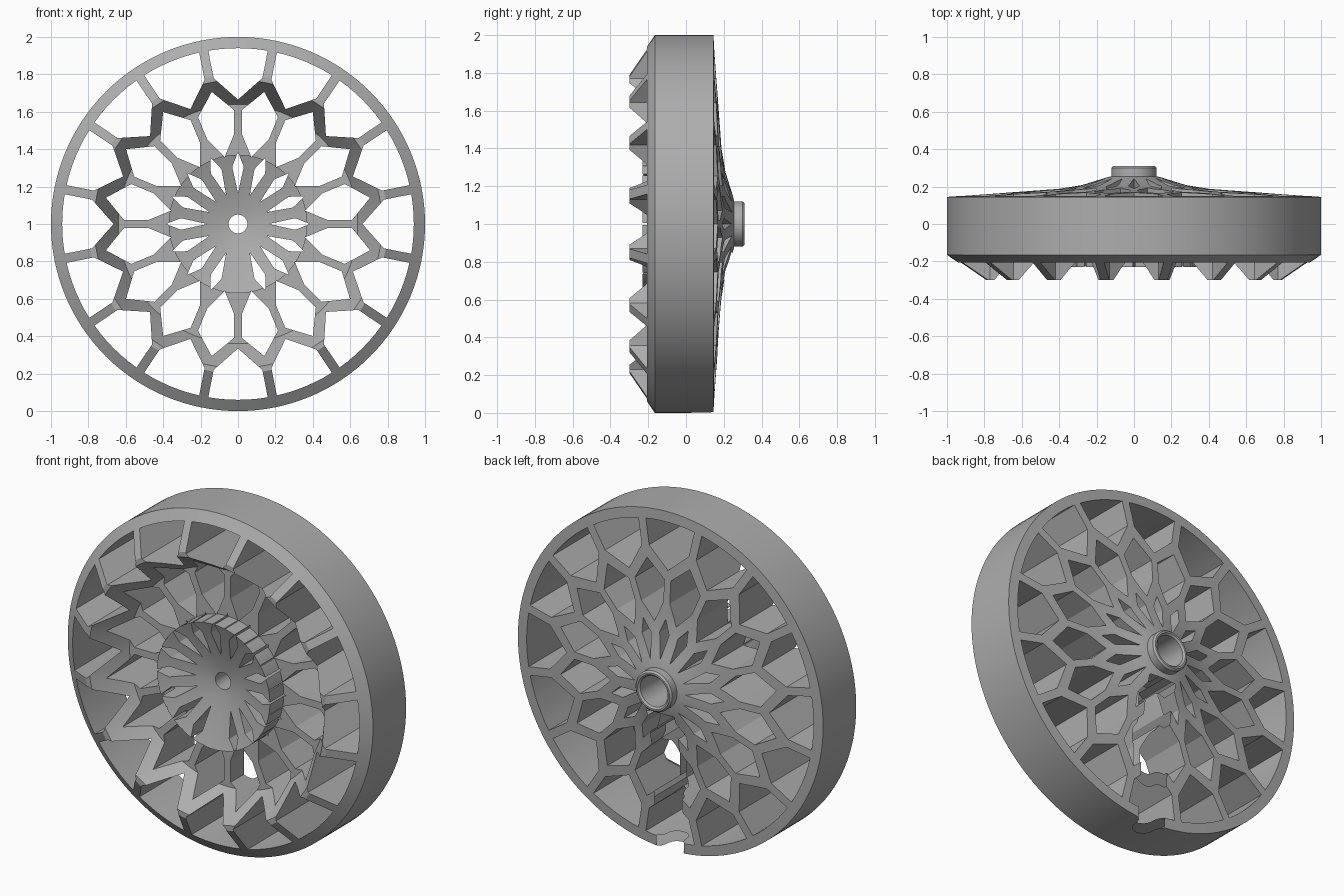
import bpy, bmesh, math

old = bpy.data.objects.get("Cube")
if old:
    bpy.data.objects.remove(old)

SECTORS = 16
STEP = 2 * math.pi / SECTORS

grey = bpy.data.materials.new("plain_grey")
grey.use_nodes = True
grey.diffuse_color = (0.42, 0.42, 0.42, 1)
grey.node_tree.nodes["Principled BSDF"].inputs["Base Color"].default_value = (0.42, 0.42, 0.42, 1)


def make_object(name, bm):
    bmesh.ops.recalc_face_normals(bm, faces=bm.faces)
    mesh = bpy.data.meshes.new(name)
    bm.to_mesh(mesh)
    bm.free()
    mesh.materials.append(grey)
    obj = bpy.data.objects.new(name, mesh)
    bpy.context.collection.objects.link(obj)
    return obj


def lathe(name, profile, segments=128):
    """Closed (radius, y) profile turned around the wheel axle."""
    bm = bmesh.new()
    rings = []
    for i in range(segments):
        a = 2 * math.pi * i / segments
        rings.append([bm.verts.new((r * math.sin(a), y, 1 + r * math.cos(a))) for r, y in profile])
    n = len(profile)
    for i in range(segments):
        a, b = rings[i], rings[(i + 1) % segments]
        for j in range(n):
            k = (j + 1) % n
            bm.faces.new((a[j], a[k], b[k], b[j]))
    return make_object(name, bm)


def prism(bm, near, far):
    """Solid between two matching outlines."""
    a = [bm.verts.new(p) for p in near]
    b = [bm.verts.new(p) for p in far]
    bm.faces.new(a)
    bm.faces.new(b[::-1])
    for i in range(len(a)):
        j = (i + 1) % len(a)
        bm.faces.new((a[i], b[i], b[j], a[j]))


def mirrored(half):
    """Outline from its right half, listed from the bottom point upward."""
    return half + [(-u, v) for u, v in reversed(half) if u > 0]


def cell(bm, outline, angle):
    s, c = math.sin(angle), math.cos(angle)
    flat = [(v * s + u * c, 1 + v * c - u * s) for u, v in outline]
    prism(bm, [(x, -0.6, z) for x, z in flat], [(x, 0.6, z) for x, z in flat])


def cut(obj, cutter):
    cutter.hide_render = True
    mod = obj.modifiers.new("cut", 'BOOLEAN')
    mod.operation = 'DIFFERENCE'
    mod.solver = 'EXACT'
    mod.object = cutter
    bpy.context.view_layer.objects.active = obj
    bpy.ops.object.modifier_apply(modifier=mod.name)
    bpy.data.objects.remove(cutter)


# Wheel body: dished front with raised crest, sloping back, hub boss and bore
wheel = lathe("wheel", [
    (1, -0.165), (0.8, -0.3), (0.77, -0.3), (0.64, -0.1), (0.37, -0.1),
    (0.37, -0.23), (0.15, -0.155), (0.05, -0.14), (0.05, 0.08), (0.09, 0.08),
    (0.09, 0.3), (0.1, 0.31), (0.11, 0.31), (0.12, 0.3), (0.12, 0.255),
    (0.15, 0.248), (0.2, 0.232), (0.28, 0.208), (0.4, 0.188), (0.7, 0.166),
    (1, 0.145)])

# Three rings of openings leave the lattice of ribs
arc = [(0.94 * math.sin(t), 0.94 * math.cos(t)) for t in (0.17, 0.115, 0.06, 0)]
outer_cell = [(0, 0.665), (0.13, 0.78)] + arc
middle_cell = [(0, 0.365), (0.073, 0.475), (0.098, 0.602), (0, 0.72)]
inner_cell = [(0, 0.165), (0.031, 0.305), (0, 0.385)]


def close(half):
    """Keep a single point on the centre line at each end."""
    return [(0 if abs(u) < 1e-6 else u, v) for u, v in mirrored(half)]


bm = bmesh.new()
for k in range(SECTORS):
    cell(bm, close(outer_cell), k * STEP)
    cell(bm, close(middle_cell), (k + 0.5) * STEP)
    if k != SECTORS // 2:
        cell(bm, close(inner_cell), k * STEP)
cut(wheel, make_object("cell_cutter", bm))

# Flared, round-bottomed channel in the back, from hub down through the rim
half = [(0.06 * math.sin(t * math.pi / 12), 0.08 - 0.06 * math.cos(t * math.pi / 12)) for t in range(7)]
half += [(0.062, 0.1), (0.07, 0.125), (0.09, 0.145), (0.09, 0.5)]
channel = mirrored(half)
bm = bmesh.new()
prism(bm, [(x, y, -0.1) for x, y in channel], [(x, y, 0.85) for x, y in channel])
cut(wheel, make_object("channel_cutter", bm))

bpy.ops.object.select_all(action='DESELECT')
wheel.select_set(True)
bpy.context.view_layer.objects.active = wheel
bpy.ops.object.shade_smooth_by_angle(angle=math.radians(20))
